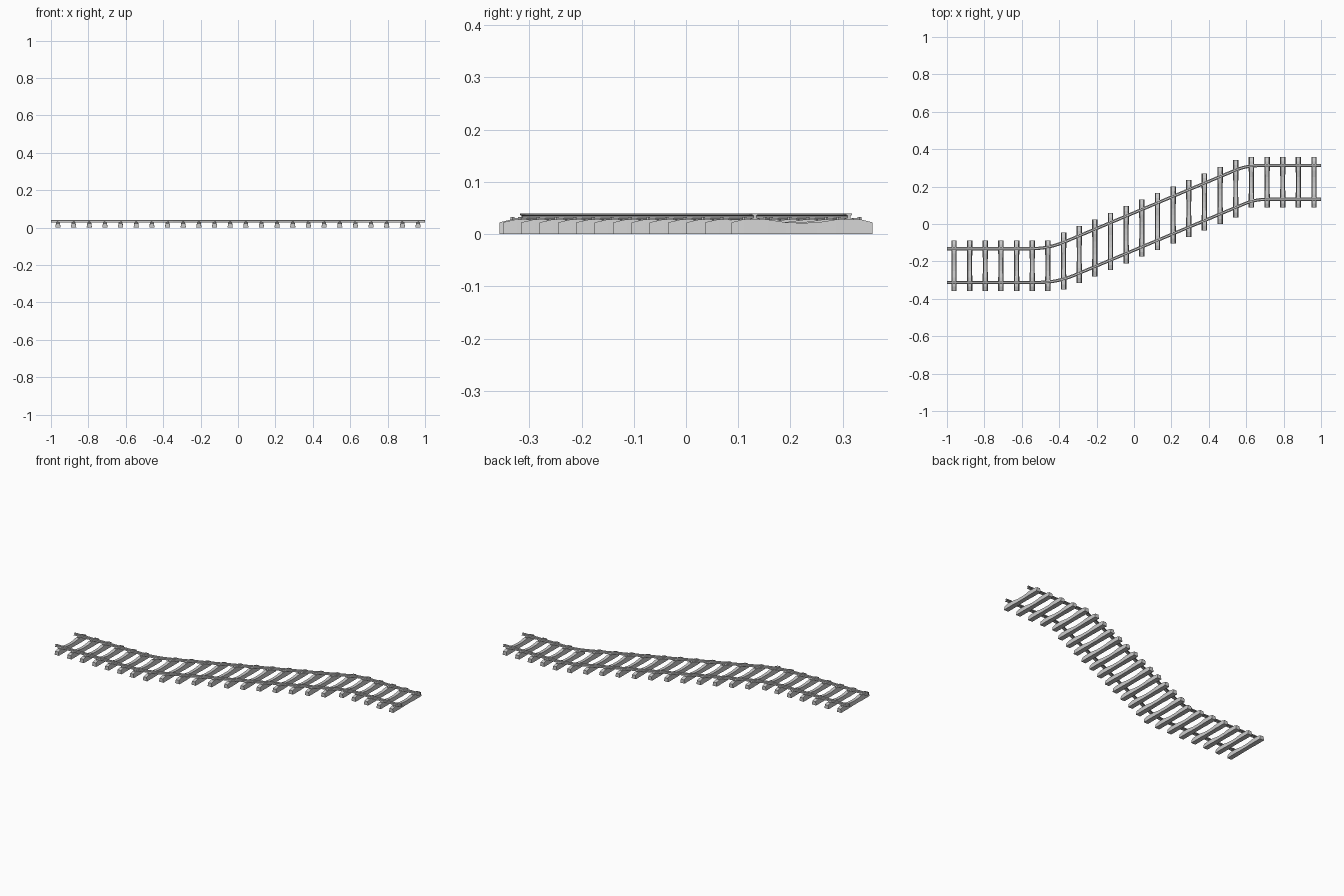
import bpy, bmesh, math
from mathutils import Vector

if "Cube" in bpy.data.objects:
    bpy.data.objects.remove(bpy.data.objects["Cube"])

SLOPE = 0.42          # sideways rise of the diagonal stretch
END_Y = 0.222         # track centre at the two straight ends
MID_Y = -0.04         # track centre at x = 0
WIDEN = 1.13          # sleepers on the diagonal are longer
COUNT = 24


def finish(name, bm):
    bmesh.ops.recalc_face_normals(bm, faces=bm.faces)
    me = bpy.data.meshes.new(name)
    bm.to_mesh(me)
    bm.free()
    ob = bpy.data.objects.new(name, me)
    bpy.context.collection.objects.link(ob)
    return ob


def loft(bm, sections):
    """Skin a row of closed cross-sections and cap both ends."""
    rings = [[bm.verts.new(p) for p in s] for s in sections]
    n = len(rings[0])
    for a, b in zip(rings, rings[1:]):
        for i in range(n):
            bm.faces.new((a[i], a[(i + 1) % n], b[(i + 1) % n], b[i]))
    bm.faces.new(rings[0])
    bm.faces.new(rings[-1][::-1])


def rail_path(side):
    """Straight, rounded bend, diagonal, rounded bend, straight."""
    low, high = -END_Y + side * 0.09, END_Y + side * 0.09
    mid = MID_Y + side * 0.1
    xa, xb = (low - mid) / SLOPE, (high - mid) / SLOPE
    pts = [Vector((-1, low))]
    for x, y, s_in, s_out, r in ((xa, low, 0, SLOPE, 0.09), (xb, high, SLOPE, 0, 0.06)):
        p0, p1, p2 = Vector((x - r, y - r * s_in)), Vector((x, y)), Vector((x + r, y + r * s_out))
        for i in range(7):
            t = i / 6
            pts.append(p0 * (1 - t) ** 2 + p1 * 2 * t * (1 - t) + p2 * t * t)
    pts.append(Vector((1, high)))
    return pts


# Rails: foot, web and head profile swept along each path
half = [(0.0085, 0.0275), (0.0085, 0.0295), (0.0025, 0.0312), (0.0025, 0.0352),
        (0.0055, 0.0365), (0.0055, 0.0392), (0.0045, 0.04)]
profile = half + [(-w, z) for w, z in reversed(half)]
for name, side in (("rail_near", -1), ("rail_far", 1)):
    pts = rail_path(side)
    sections = []
    for i, p in enumerate(pts):
        if i in (0, len(pts) - 1):
            t = Vector((1, 0))
        else:
            t = ((p - pts[i - 1]).normalized() + (pts[i + 1] - p).normalized()).normalized()
        nrm = Vector((-t.y, t.x))
        sections.append([(p.x + nrm.x * w, p.y + nrm.y * w, z) for w, z in profile])
    bm = bmesh.new()
    loft(bm, sections)
    finish(name, bm)

# Sleepers: distance from centre, top height, top half width, base half width
shape = [(0.0, 0.0215, 0.0095, 0.013), (0.03, 0.0225, 0.0095, 0.013),
         (0.065, 0.028, 0.010, 0.0145), (0.112, 0.0285, 0.010, 0.0145),
         (0.135, 0.0225, 0.010, 0.0145)]
shape = [(-d, z, a, b) for d, z, a, b in reversed(shape[1:])] + shape
for k in range(COUNT):
    x = -0.9625 + k * 1.925 / (COUNT - 1)
    line = MID_Y + SLOPE * x
    yc = max(-END_Y, min(END_Y, line))
    sloped = -0.42 < x < 0.6
    stretch = WIDEN if sloped else 1.0
    bm = bmesh.new()
    loft(bm, [[(x - b, yc + d * stretch, 0), (x - a, yc + d * stretch, z),
               (x + a, yc + d * stretch, z), (x + b, yc + d * stretch, 0)]
              for d, z, a, b in shape])
    finish(f"sleeper_{k + 1:02d}", bm)

    # Clips gripping the rail foot, each with a bolt
    bm = bmesh.new()
    gauge = 0.1 if sloped else 0.09
    for side in (-1, 1):
        for off in (-1, 1):
            yr = yc + side * gauge + off * 0.012
            loft(bm, [[(x + sx, yr - 0.006, 0.025), (x + sx, yr + 0.006, 0.025),
                       (x + sx, yr + 0.006, 0.031), (x + sx, yr - 0.006, 0.031)]
                      for sx in (-0.006, 0.006)])
            yb = yr + off * 0.008
            loft(bm, [[(x + 0.004 * math.cos(i * math.pi / 3),
                        yb + 0.004 * math.sin(i * math.pi / 3), z) for i in range(6)]
                      for z in (0.024, 0.033)])
    finish(f"rail_clips_{k + 1:02d}", bm)
